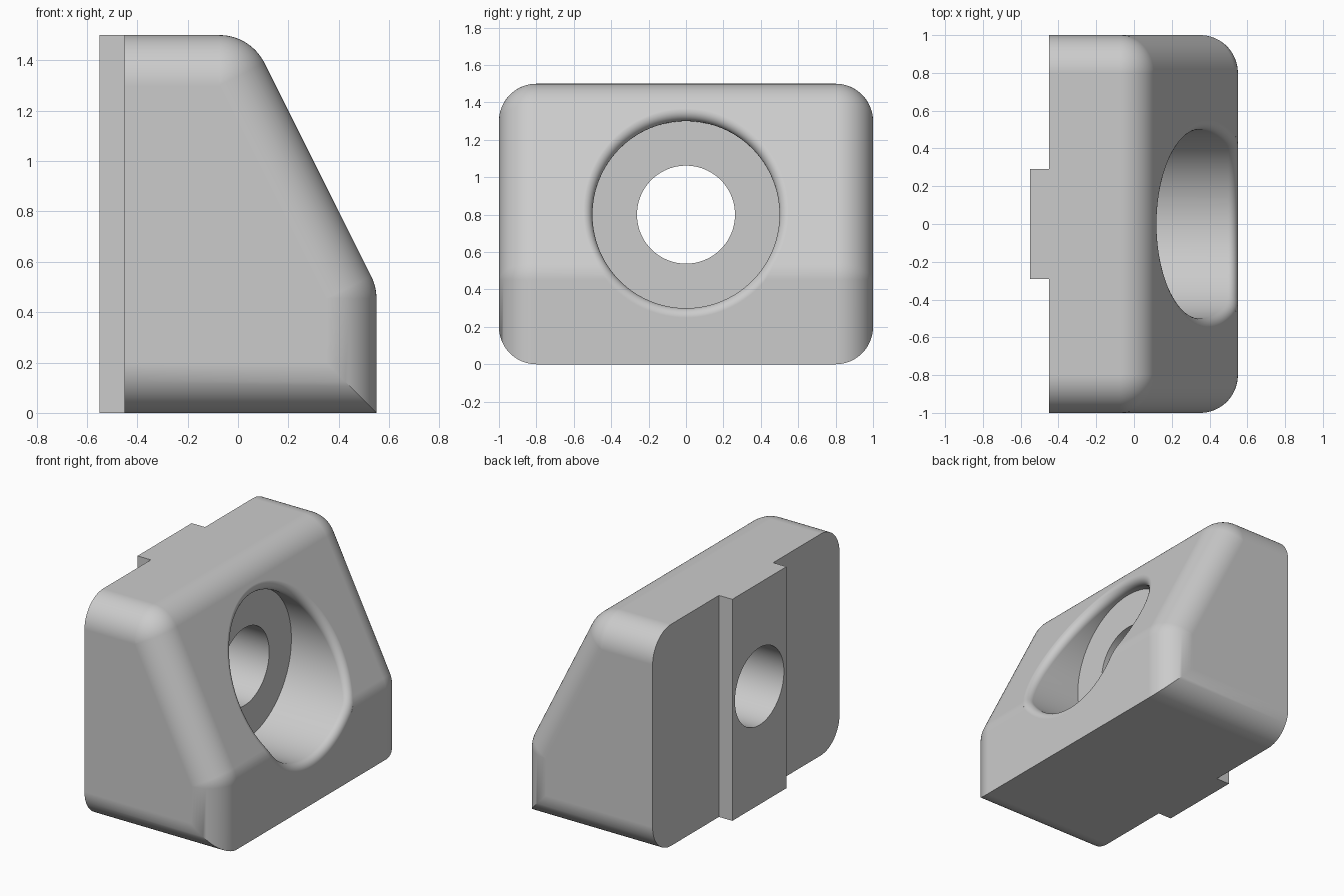
import bpy, bmesh
from math import sin, cos, pi, sqrt, atan2
from mathutils import Vector

cube = bpy.data.objects.get("Cube")
if cube:
    bpy.data.objects.remove(cube, do_unlink=True)

BACK, FRONT, HEIGHT, HALF = -0.45, 0.55, 1.5, 1.0
ROUND, RIM = 0.2, 0.05                      # outer edge and counterbore rim radii
BORE, HOLE, FLOOR, AXIS_Z = 0.5, 0.262, 0.05, 0.8
SLOPE = atan2(1, 2)                         # tilt of the sloped face normal
LOW = Vector((FRONT - ROUND, 0.453))        # centre of the lower front rounding
TOP = Vector((-0.074, HEIGHT - ROUND))      # centre of the top front rounding

grey = bpy.data.materials.new("plain_grey")
grey.use_nodes = True
grey.diffuse_color = (0.6, 0.6, 0.6, 1)
grey.node_tree.nodes["Principled BSDF"].inputs["Base Color"].default_value = grey.diffuse_color


def make_object(name, bm):
    bmesh.ops.remove_doubles(bm, verts=bm.verts[:], dist=1e-5)
    bmesh.ops.recalc_face_normals(bm, faces=bm.faces[:])
    mesh = bpy.data.meshes.new(name)
    bm.to_mesh(mesh)
    bm.free()
    mesh.materials.append(grey)
    obj = bpy.data.objects.new(name, mesh)
    bpy.context.collection.objects.link(obj)
    return obj


def loft(name, rings):
    """Skin a list of closed rings and cap both ends."""
    bm = bmesh.new()
    loops = [[bm.verts.new(p) for p in ring] for ring in rings]
    for a, b in zip(loops, loops[1:]):
        for i in range(len(a)):
            j = (i + 1) % len(a)
            bm.faces.new((a[i], a[j], b[j], b[i]))
    bm.faces.new(loops[0])
    bm.faces.new(loops[-1])
    return make_object(name, bm)


def arc(centre, radius, start, end, steps):
    angles = [start + (end - start) * i / steps for i in range(steps + 1)]
    return [centre + radius * Vector((cos(a), sin(a))) for a in angles]


def body_ring(y, inset):
    """Side profile drawn in by the inset everywhere but the back."""
    r = ROUND - inset
    pts = [(BACK, inset), (FRONT - inset, inset)]
    pts += arc(LOW, r, 0, SLOPE, 8) + arc(TOP, r, SLOPE, pi / 2, 14)
    pts.append((BACK, HEIGHT - inset))
    return [(p[0], y, p[1]) for p in pts]


# Wedge body with rounded sides
STEPS = 16
turns = [pi / 2 * i / STEPS for i in range(STEPS + 1)]
half = [(HALF - ROUND * (1 - cos(t)), ROUND * (1 - sin(t))) for t in turns]
rings = [body_ring(-y, d) for y, d in half] + [body_ring(y, d) for y, d in reversed(half)]
body = loft("wedge_block", rings)


def box(name, lo, hi):
    corners = [(0, 0), (1, 0), (1, 1), (0, 1)]
    ring = lambda z: [(lo[0] + u * (hi[0] - lo[0]), lo[1] + v * (hi[1] - lo[1]), z) for u, v in corners]
    return loft(name, [ring(lo[2]), ring(hi[2])])


# Locating tongue down the back
tongue = box("back_tongue", (-0.55, -0.29, 0), (BACK + 0.1, 0.29, HEIGHT))


def circle(x, radius, count):
    return [(x, radius * cos(2 * pi * i / count), AXIS_Z + radius * sin(2 * pi * i / count))
            for i in range(count)]


# Through hole
hole = loft("hole_cutter", [circle(-0.8, HOLE, 96), circle(0.3, HOLE, 96)])


def rolling_ball(z):
    """Centre x and surface normal of a ball touching the front from inside."""
    r, dz = ROUND - RIM, z - LOW.y
    if dz <= 0:
        return LOW.x + r, Vector((1, 0, 0))
    if dz < r * sin(SLOPE):
        x = sqrt(r * r - dz * dz)
        return LOW.x + x, Vector((x, 0, dz)).normalized()
    return LOW.x + (r - sin(SLOPE) * dz) / cos(SLOPE), Vector((cos(SLOPE), 0, sin(SLOPE)))


# Counterbore whose rim is rounded where it meets the front
COUNT, RIM_STEPS = 128, 8
columns = []
for i in range(COUNT):
    a = 2 * pi * i / COUNT
    radial = Vector((0, cos(a), sin(a)))
    z = AXIS_Z + (BORE + RIM) * sin(a)
    x, normal = rolling_ball(z)
    centre = Vector((x, (BORE + RIM) * cos(a), z))
    column = [Vector((FLOOR, BORE * cos(a), AXIS_Z + BORE * sin(a)))]
    column += [centre + RIM * (-radial).slerp(normal, k / RIM_STEPS) for k in range(RIM_STEPS + 1)]
    column.append(column[-1] + normal * 0.1)
    column.append(Vector((1, 0.1 * cos(a), AXIS_Z + 0.1 * sin(a))))
    columns.append(column)
bore = loft("counterbore_cutter", list(zip(*columns)))

# Join the tongue, then cut the holes
bpy.context.view_layer.objects.active = body
for other, operation in ((tongue, "UNION"), (bore, "DIFFERENCE"), (hole, "DIFFERENCE")):
    mod = body.modifiers.new(other.name, "BOOLEAN")
    mod.object, mod.operation, mod.solver = other, operation, "EXACT"
    bpy.ops.object.modifier_apply(modifier=mod.name)
    bpy.data.objects.remove(other, do_unlink=True)

# Smooth roundings with crisp edges and flat planes
bpy.ops.object.select_all(action="DESELECT")
body.select_set(True)
bpy.ops.object.shade_smooth_by_angle(angle=pi / 6)
weighted = body.modifiers.new("flat_planes", "WEIGHTED_NORMAL")
weighted.keep_sharp = True
